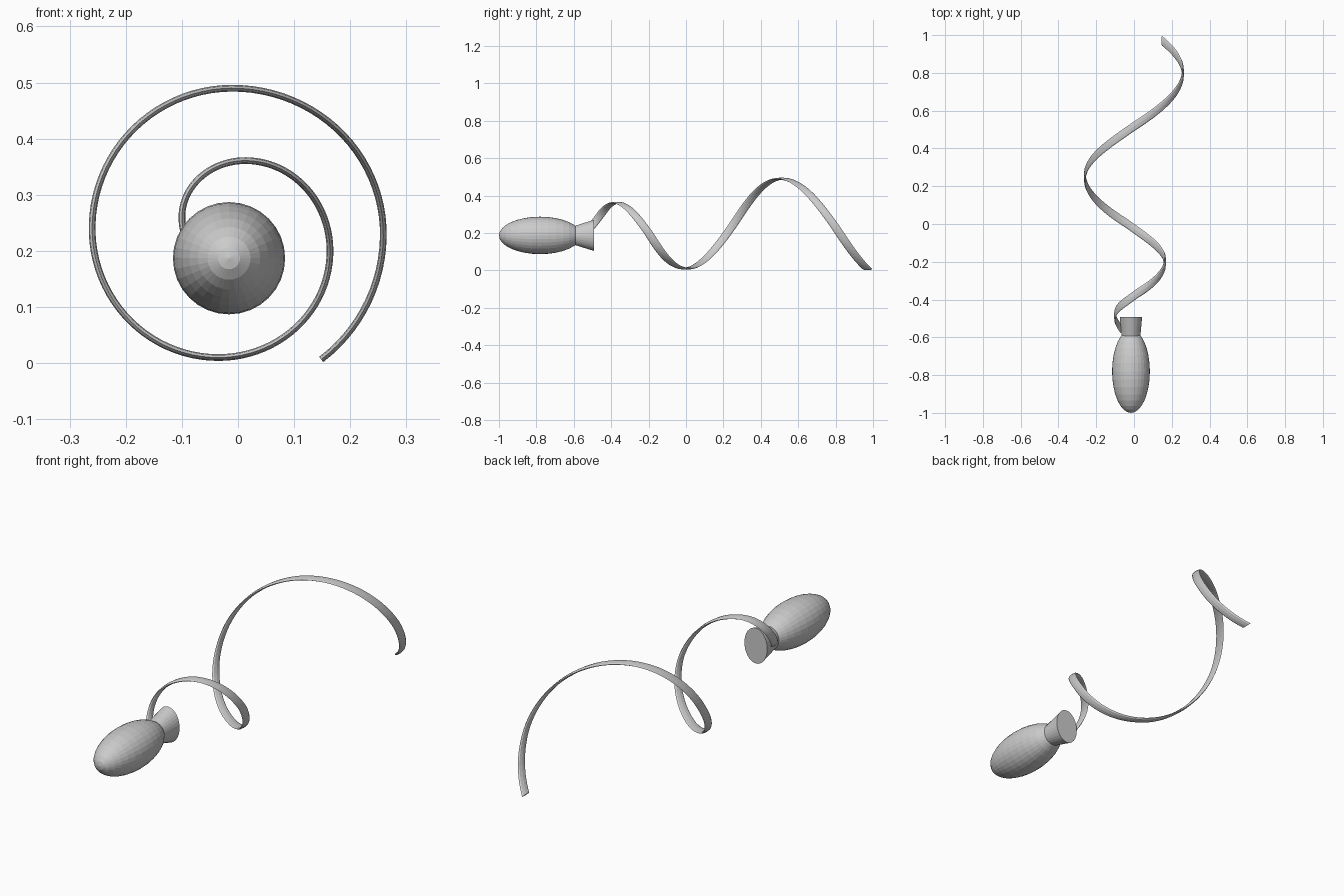
import bpy, bmesh, math
from mathutils import Matrix, Vector

if "Cube" in bpy.data.objects:
    bpy.data.objects.remove(bpy.data.objects["Cube"])

AXIS = Vector((-0.016, 0, 0.187))


def make_object(name, bm):
    bmesh.ops.recalc_face_normals(bm, faces=bm.faces)
    mesh = bpy.data.meshes.new(name)
    bm.to_mesh(mesh)
    bm.free()
    obj = bpy.data.objects.new(name, mesh)
    bpy.context.collection.objects.link(obj)
    return obj


# Bulb-shaped body, long axis along y
to_y = Matrix.Rotation(-math.pi / 2, 4, 'X')
bm = bmesh.new()
bmesh.ops.create_uvsphere(bm, u_segments=32, v_segments=16, radius=1)
bmesh.ops.transform(bm, verts=bm.verts, matrix=Matrix.Translation(AXIS + Vector((0, -0.78, 0)))
                    @ Matrix.Diagonal((0.1, 0.22, 0.1, 1)) @ to_y)
make_object("bulb", bm)

# Flared neck, round at the bulb and oval at the open end
bm = bmesh.new()
rings = []
for y, rx, rz in ((-0.592, 0.05, 0.052), (-0.492, 0.059, 0.083)):
    rings.append([bm.verts.new(AXIS + Vector((rx * math.cos(a), y, rz * math.sin(a))))
                  for a in (2 * math.pi * i / 32 for i in range(32))])
for i in range(32):
    j = (i + 1) % 32
    bm.faces.new((rings[0][i], rings[0][j], rings[1][j], rings[1][i]))
for r in rings:
    bm.faces.new(r)
make_object("neck", bm)

# Growing spiral: extreme points (x, y, z), alternately bottom/top and left/right
KNOTS = [(0, -0.62, 0.155), (-0.1, -0.485, 0.26), (0.013, -0.37, 0.361),
         (0.164, -0.2, 0.2), (-0.035, 0, 0.01), (-0.26, 0.25, 0.24),
         (-0.01, 0.51, 0.49), (0.259, 0.8, 0.23), (-0.02, 1.09, -0.05)]


def spiral(u):
    i = min(int(u), len(KNOTS) - 2)
    t = u - i
    p, q = KNOTS[i], KNOTS[i + 1]
    s, c = math.sin(t * math.pi / 2), math.cos(t * math.pi / 2)
    # Quarter-ellipse arc between neighbouring extremes
    if i % 2:
        x, z = q[0] + (p[0] - q[0]) * c, p[2] + (q[2] - p[2]) * s
    else:
        x, z = p[0] + (q[0] - p[0]) * s, q[2] + (p[2] - q[2]) * c
    # Smooth advance along y
    y0 = KNOTS[max(i - 1, 0)][1]
    y3 = KNOTS[min(i + 2, len(KNOTS) - 1)][1]
    y1, y2 = p[1], q[1]
    if i == 0:
        y0 = 2 * y1 - y2
    if i == len(KNOTS) - 2:
        y3 = 2 * y2 - y1
    y = 0.5 * (2 * y1 + (y2 - y0) * t + (2 * y0 - 5 * y1 + 4 * y2 - y3) * t * t
               + (3 * y1 - y0 - 3 * y2 + y3) * t ** 3)
    return Vector((x, y, z))


# Ribbon swept along the spiral with a thin oval section
STEPS, SIDES = 160, 8
U0, U1 = 0.5, 7.588
bm = bmesh.new()
rings = []
for k in range(STEPS + 1):
    u = U0 + (U1 - U0) * k / STEPS
    p = spiral(u)
    d = spiral(u + 0.01) - spiral(u - 0.01)
    n = Vector((d.z, 0, -d.x)).normalized()
    rings.append([bm.verts.new(p + n * 0.006 * math.sin(a) + Vector((0, 0.026 * math.cos(a), 0)))
                  for a in (2 * math.pi * i / SIDES for i in range(SIDES))])
for a, b in zip(rings, rings[1:]):
    for i in range(SIDES):
        j = (i + 1) % SIDES
        bm.faces.new((a[i], a[j], b[j], b[i]))
bm.faces.new(rings[0])
bm.faces.new(rings[-1])
make_object("spiral_ribbon", bm)
